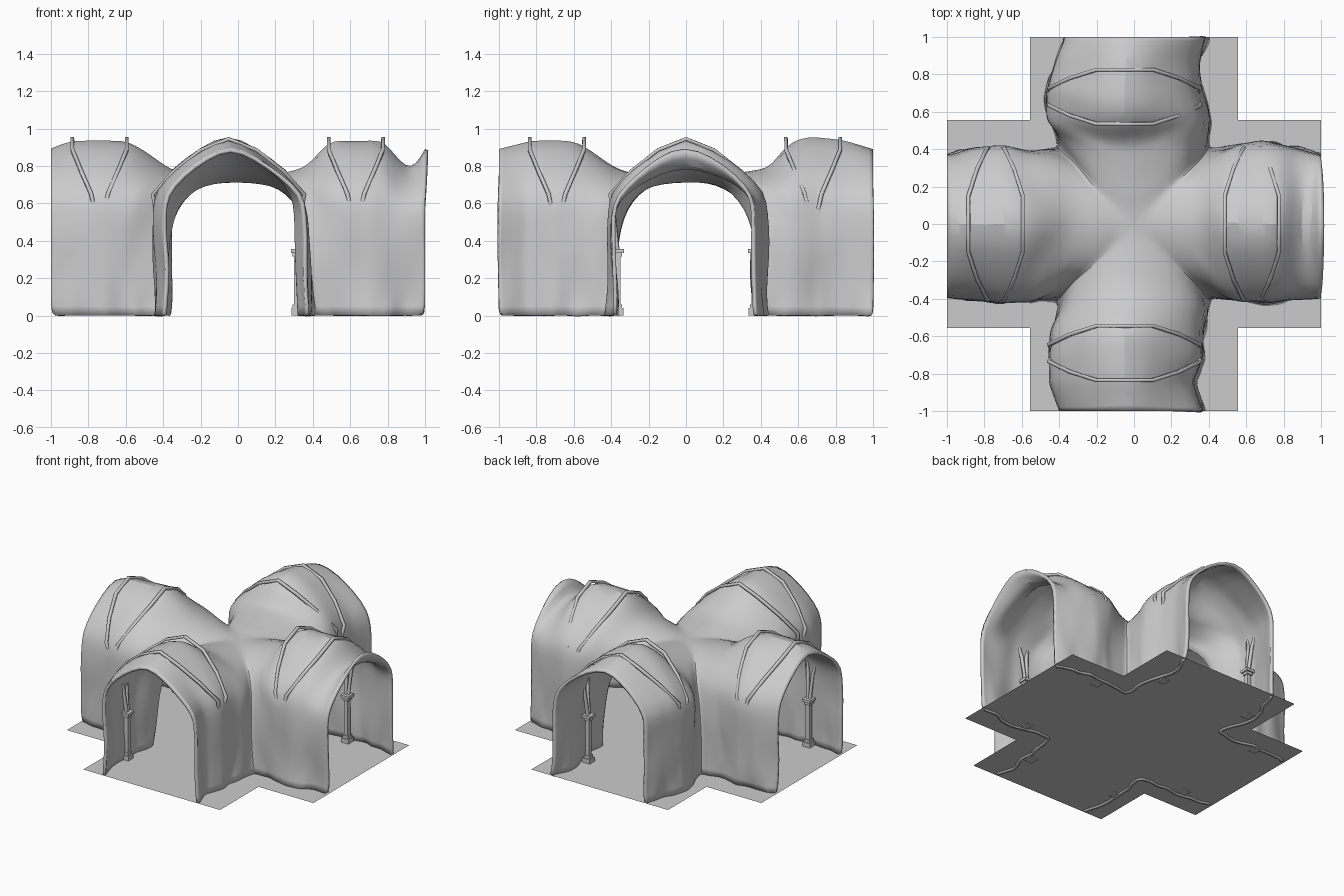
import bpy, bmesh, math
from mathutils import Vector, Matrix, noise

if "Cube" in bpy.data.objects:
    bpy.data.objects.remove(bpy.data.objects["Cube"])


def interp(table, x):
    for (x0, y0), (x1, y1) in zip(table, table[1:]):
        if x <= x1:
            return y0 + (y1 - y0) * (x - x0) / (x1 - x0)
    return table[-1][1]


def finish(bm, name):
    mesh = bpy.data.meshes.new(name)
    bm.to_mesh(mesh)
    bm.free()
    ob = bpy.data.objects.new(name, mesh)
    bpy.context.collection.objects.link(ob)
    return ob


# Half cross-sections (side offset, height): at the crossing and under an arch
CROSSING = [(.41, 0), (.40, .1), (.39, .25), (.38, .4), (.35, .52), (.30, .61),
            (.22, .68), (.12, .71), (0, .73)]
TUNNEL = [(.41, 0), (.405, .1), (.405, .25), (.41, .4), (.41, .55), (.395, .66),
          (.29, .775), (.15, .885), (0, .96)]
STATIONS = [.55, .7, .85, 1]

# Per arm: heading, wall widths on both sides, roof rise, arch position, sideways shift
ARMS = [
    ("right", 0, [.42, .45, .41, .38], [.41, .43, .40, .39],
     [(.48, 1), (.78, 1), (.89, .35), (.96, .4), (1, .8)], .63, 0),
    ("back", 90, [.46, .47, .42, .37], [.41, .37, .36, .39],
     [(.46, .3), (.53, .95), (.66, 1.12), (.84, 1), (1, .8)], .68, .05),
    ("left", 180, [.42, .43, .41, .39], [.38, .42, .41, .37],
     [(.58, 1), (.9, 1), (1, .8)], .74, 0),
    ("front", 270, [.37, .38, .33, .38], [.44, .45, .44, .39],
     [(.58, 1), (.84, 1), (1, .8)], .69, -.05),
]

# Cross-shaped floor
A, E = .555, 1
bm = bmesh.new()
outline = [(A, -E), (A, -A), (E, -A), (E, A), (A, A), (A, E),
           (-A, E), (-A, A), (-E, A), (-E, -A), (-A, -A), (-A, -E)]
bm.faces.new([bm.verts.new((x, y, .008)) for x, y in outline])
finish(bm, "floor")

# Rock shell: four lofted tunnels mitred together at the crossing
bm = bmesh.new()
STEPS = 18
for name, deg, plus, minus, rise, arch, shift in ARMS:
    rot = Matrix.Rotation(math.radians(deg), 3, 'Z')
    roof = [(0, 0), (.35, .25)] + rise
    half = list(zip(CROSSING, TUNNEL))
    section = [(1, p) for p in half] + [(-1, p) for p in half[-2::-1]]
    rows = []
    for i in range(STEPS + 1):
        k = i / STEPS
        blend = min(1, k * 3)
        row = []
        for side, ((v0, z0), (v1, z1)) in section:
            u = v0 + (1 - v0) * k
            widths = [(0, .41), (.42, .41)] + list(zip(STATIONS, plus if side > 0 else minus))
            v = v0 + (v1 * interp(widths, u) / .41 - v0) * blend
            v = side * v + shift * (1 - v0 / .41) * blend
            z = z0 + (z1 - z0) * interp(roof, u)
            co = rot @ Vector((u, v, z))
            # Rocky unevenness, stronger along the foot of the walls
            n = noise.noise_vector(co * 4.5)
            n2 = noise.noise_vector(co * 11)
            foot = max(0, 1 - z / .3)
            d = n * .022 + n2 * (.006 + .018 * foot)
            d.z *= .5 if z > 0 else 0
            if i == STEPS:
                d = d - (rot @ Vector((1, 0, 0))) * d.dot(rot @ Vector((1, 0, 0)))
            row.append(bm.verts.new(co + d))
        rows.append(row)
    for a, b in zip(rows, rows[1:]):
        for j in range(len(a) - 1):
            bm.faces.new((a[j], b[j], b[j + 1], a[j + 1]))
bmesh.ops.remove_doubles(bm, verts=bm.verts, dist=.0008)
bmesh.ops.recalc_face_normals(bm, faces=bm.faces)
if sum(f.normal.z * f.calc_area() for f in bm.faces) < 0:
    bmesh.ops.reverse_faces(bm, faces=bm.faces)
shell = finish(bm, "cave_shell")
sub = shell.modifiers.new("smooth", 'SUBSURF')
sub.levels = sub.render_levels = 1
thick = shell.modifiers.new("thickness", 'SOLIDIFY')
thick.thickness = .02
thick.offset = -1
bpy.context.view_layer.objects.active = shell
shell.select_set(True)
bpy.ops.object.shade_smooth_by_angle(angle=math.radians(50))
shell.select_set(False)


def box(bm, centre, size):
    bmesh.ops.create_cube(bm, size=1, matrix=Matrix.Translation(centre)
                          @ Matrix.Diagonal((*size, 1)))


# Arch pillars and the pairs of ribs fanning out from them
RIB = [(.365, .008, .34), (.385, .02, .53), (.405, .045, .65),
       (.29, .10, .775), (.15, .145, .885), (0, .145, .945)]
for name, deg, plus, minus, rise, arch, shift in ARMS:
    rot = Matrix.Rotation(math.radians(deg), 4, 'Z')
    bm = bmesh.new()
    for side in (1, -1):
        y = side * .365 + shift
        box(bm, (arch, y, .02), (.06, .06, .04))
        box(bm, (arch, y, .05), (.045, .045, .02))
        box(bm, (arch, y, .19), (.03, .03, .30))
        box(bm, (arch, y, .325), (.045, .045, .02))
        box(bm, (arch, y, .345), (.065, .065, .02))
    bm.transform(rot)
    finish(bm, name + "_arch_pillars")

    curve = bpy.data.curves.new(name + "_arch_ribs", 'CURVE')
    curve.dimensions = '3D'
    curve.bevel_depth = .013
    curve.bevel_resolution = 0
    for w in (1, -1):
        pts = [(arch + w * o, v + shift, z) for v, o, z in RIB]
        pts += [(arch + w * o, -v + shift, z) for v, o, z in RIB[-2::-1]]
        spline = curve.splines.new('POLY')
        spline.points.add(len(pts) - 1)
        for p, co in zip(spline.points, pts):
            p.co = (*(rot @ Vector(co)), 1)
    bpy.context.collection.objects.link(bpy.data.objects.new(name + "_arch_ribs", curve))
